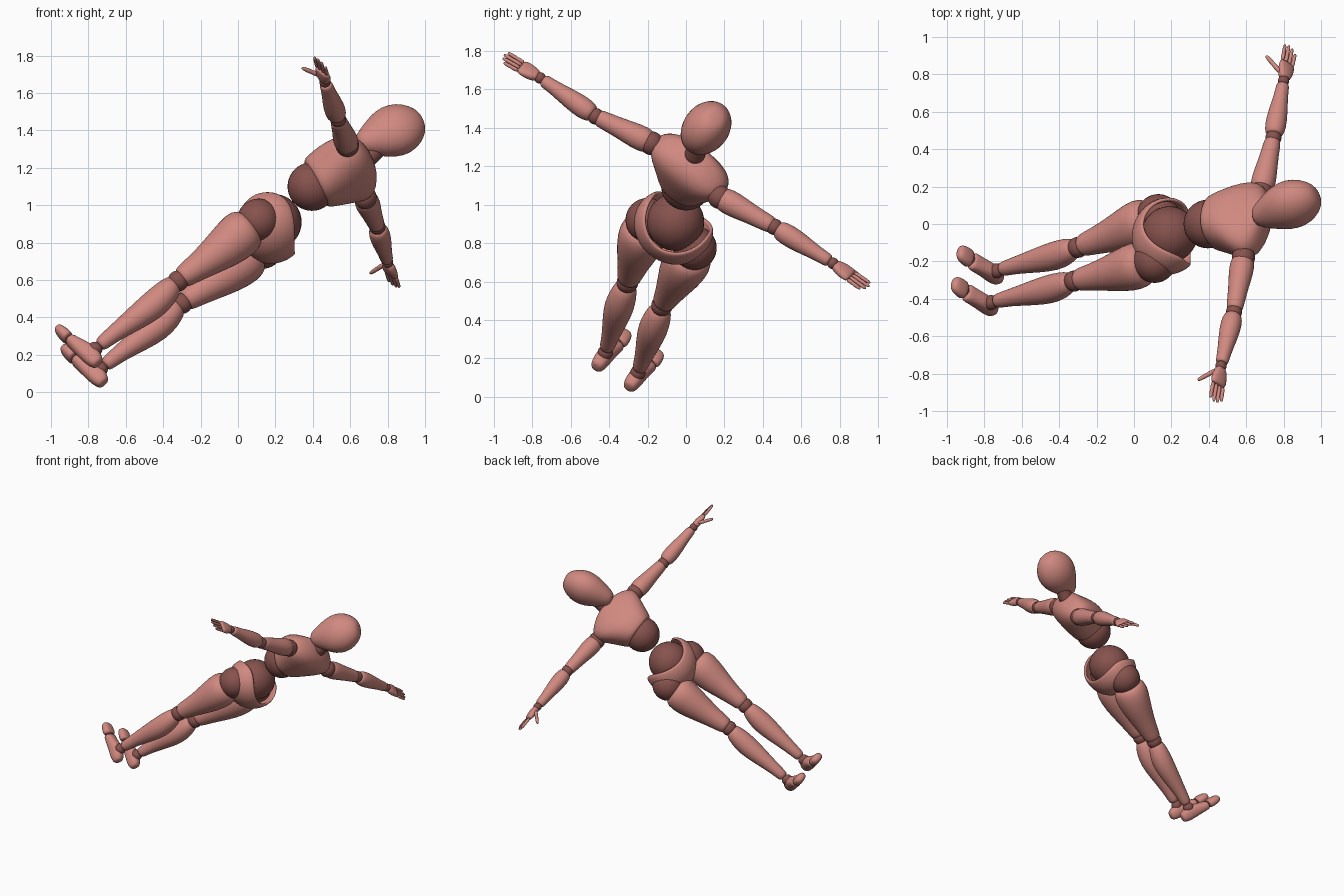
import bpy, math
from mathutils import Vector as V

if "Cube" in bpy.data.objects:
    bpy.data.objects.remove(bpy.data.objects["Cube"])


def material(name, rgb):
    m = bpy.data.materials.new(name)
    m.use_nodes = True
    m.diffuse_color = (*rgb, 1)
    m.node_tree.nodes["Principled BSDF"].inputs["Base Color"].default_value = (*rgb, 1)
    return m


SHELL = material("salmon shell", (0.63, 0.25, 0.215))
JOINT = material("dark joint", (0.24, 0.085, 0.075))


def frame(up, side):
    """Orthogonal side, front and up directions."""
    u = V(up).normalized()
    s = V(side)
    s = (s - u * s.dot(u)).normalized()
    return s, s.cross(u), u


def make(name, verts, faces, mat, subdiv=1, thickness=0):
    mesh = bpy.data.meshes.new(name)
    mesh.from_pydata(verts, [], faces)
    mesh.materials.append(mat)
    for p in mesh.polygons:
        p.use_smooth = True
    ob = bpy.data.objects.new(name, mesh)
    bpy.context.collection.objects.link(ob)
    if thickness:
        sol = ob.modifiers.new("Thickness", 'SOLIDIFY')
        sol.thickness = thickness
    if subdiv:
        ob.modifiers.new("Smooth", 'SUBSURF').levels = subdiv
        ob.modifiers["Smooth"].render_levels = subdiv
    return ob


def grid_faces(rings, n):
    return [(r * n + i, r * n + (i + 1) % n, (r + 1) * n + (i + 1) % n, (r + 1) * n + i)
            for r in range(rings - 1) for i in range(n)]


def loft(name, origin, axes, sections, mat=SHELL, n=20, power=2.0):
    """Sections are (distance, half width, half depth, forward shift)."""
    s, f, u = axes
    verts = []
    for dist, w, d, shift in sections:
        for i in range(n):
            a = math.tau * i / n
            c, k = (math.copysign(abs(t) ** (2 / power), t) for t in (math.cos(a), math.sin(a)))
            verts.append(V(origin) + s * w * c + f * (d * k + shift) + u * dist)
    last = (len(sections) - 1) * n
    faces = grid_faces(len(sections), n)
    faces += [tuple(reversed(range(n))), tuple(range(last, last + n))]
    return make(name, verts, faces, mat)


def limb(name, start, end, side, profile, n=20, mat=SHELL):
    """Profile is (fraction along, radius, forward shift)."""
    start, end = V(start), V(end)
    length = (end - start).length
    return loft(name, start, frame(end - start, side),
                [(t * length, r, r, sh) for t, r, sh in profile], mat, n)


def ball(name, centre, radius):
    bpy.ops.mesh.primitive_uv_sphere_add(segments=32, ring_count=20, radius=radius, location=centre)
    ob = bpy.context.object
    ob.name = name
    ob.data.materials.append(JOINT)
    bpy.ops.object.shade_smooth()


# Torso: two waist balls, pelvis cup and rib cage
ball("lower_waist_ball", (0.19, -0.055, 0.91), 0.15)
ball("upper_waist_ball", (0.395, 0, 1.1), 0.13)

hip_axes = frame((0.72, 0.38, 0.6), (0, -0.83, 0.55))
n, rings, verts = 32, 12, []
for r in range(rings):
    for i in range(n):
        a = math.tau * i / n
        polar = (r + 0.15) / (rings - 0.85) * math.radians(88 + 34 * math.cos(a) ** 2)
        verts.append(V((0.18, -0.065, 0.885))
                     + hip_axes[0] * 0.195 * math.sin(polar) * math.cos(a)
                     + hip_axes[1] * 0.17 * math.sin(polar) * math.sin(a)
                     - hip_axes[2] * 0.175 * math.cos(polar))
make("pelvis", verts, grid_faces(rings, n) + [tuple(range(n))], SHELL, 1, 0.02)

chest_axes = frame((0.88, 0.13, 0.45), (-0.21, -0.79, 0.58))
loft("chest", (0.385, 0, 1.1), chest_axes, [
    (0.03, 0.125, 0.125, 0), (0.04, 0.138, 0.138, 0), (0.1, 0.165, 0.148, 0),
    (0.17, 0.2, 0.148, -0.005), (0.24, 0.235, 0.135, -0.02), (0.3, 0.225, 0.115, -0.03),
    (0.345, 0.14, 0.085, -0.02), (0.365, 0.06, 0.05, -0.01)], n=28, power=2.4)

# Neck and head
limb("neck", (0.67, 0.035, 1.23), (0.78, 0.075, 1.34), (0, -0.83, 0.55),
     [(0, 0.06, 0), (0.3, 0.052, 0), (0.7, 0.052, 0), (1, 0.055, 0)], mat=JOINT)
loft("head", (0.845, 0.107, 1.402), frame((-0.9, -0.33, -0.35), (0, -0.83, 0.55)), [
    (-0.155, 0.03, 0.035, 0), (-0.14, 0.065, 0.078, 0), (-0.09, 0.102, 0.124, 0),
    (-0.02, 0.125, 0.152, 0), (0.06, 0.118, 0.144, 0), (0.13, 0.093, 0.108, 0),
    (0.19, 0.068, 0.072, 0), (0.222, 0.048, 0.048, 0), (0.228, 0.025, 0.025, 0)], n=28)

# Arms
UPPER_ARM = [(0, 0.045, 0), (0.06, 0.065, 0), (0.25, 0.068, 0), (0.55, 0.054, 0),
             (0.85, 0.047, 0), (0.95, 0.044, 0), (0.97, 0.03, 0)]
FOREARM = [(0.05, 0.035, 0), (0.07, 0.048, 0), (0.2, 0.059, 0), (0.45, 0.053, 0),
           (0.75, 0.037, 0), (0.92, 0.036, 0), (0.95, 0.028, 0)]
FINGER = [(0, 0.011, 0), (0.42, 0.012, 0), (0.47, 0.009, 0), (0.52, 0.0115, 0),
          (0.9, 0.0095, 0), (1, 0.005, 0)]


def arm(side, shoulder, elbow, wrist, tip, thumb, across):
    ball(side + "_shoulder_joint", shoulder, 0.062)
    limb(side + "_upper_arm", shoulder, elbow, across, UPPER_ARM)
    ball(side + "_elbow_joint", elbow, 0.043)
    limb(side + "_forearm", elbow, wrist, across, FOREARM)
    ball(side + "_wrist_joint", wrist, 0.03)
    axes = frame(V(tip) - V(wrist), across)
    w, f, d = axes
    loft(side + "_palm", wrist, axes, [
        (0.01, 0.024, 0.018, 0), (0.02, 0.034, 0.026, 0), (0.06, 0.048, 0.027, 0),
        (0.105, 0.051, 0.02, 0), (0.12, 0.045, 0.014, 0)], n=16, power=2.5)
    names = ("index", "middle", "ring", "little")
    for name, offset, reach in zip(names, (0.036, 0.012, -0.012, -0.036), (0.217, 0.228, 0.222, 0.202)):
        root = V(wrist) + d * 0.112 + w * offset
        limb(side + "_" + name + "_finger", root, V(wrist) + d * reach + w * offset * 1.1,
             across, FINGER, n=10)
    limb(side + "_thumb", V(wrist) + d * 0.035 + w * 0.025, thumb, d,
         [(t, r * 1.2, 0) for t, r, _ in FINGER], n=10)


arm("left", (0.585, -0.18, 1.32), (0.535, -0.47, 1.46), (0.465, -0.76, 1.66),
    (0.435, -0.955, 1.775), (0.34, -0.835, 1.735), (-0.7, 0.35, 0.6))
arm("right", (0.68, 0.175, 1.04), (0.745, 0.46, 0.885), (0.8, 0.765, 0.695),
    (0.84, 0.957, 0.56), (0.705, 0.9, 0.635), (-0.7, 0.45, 0.5))

# Legs
THIGH = [(0.09, 0.07, 0), (0.11, 0.112, 0), (0.22, 0.132, 0), (0.42, 0.117, 0.01),
         (0.68, 0.083, 0.008), (0.88, 0.066, 0), (0.95, 0.06, 0), (0.97, 0.04, 0)]
SHIN = [(0.03, 0.035, 0), (0.05, 0.056, 0), (0.16, 0.073, 0.01), (0.32, 0.08, 0.018),
        (0.52, 0.067, 0.012), (0.78, 0.045, 0), (0.92, 0.041, 0), (0.95, 0.03, 0)]


def leg(side, hip, knee, ankle):
    across = (0, -0.83, 0.55)
    ball(side + "_hip_joint", hip, 0.115)
    limb(side + "_thigh", hip, knee, across, THIGH)
    ball(side + "_knee_joint", knee, 0.056)
    limb(side + "_shin", knee, ankle, across, SHIN)
    ball(side + "_ankle_joint", ankle, 0.04)
    down = (V(ankle) - V(knee)).normalized()
    toe_way = V((-0.65, 0.48, 0.6)).normalized()
    base = V(ankle) + down * 0.045
    axes = frame(toe_way, down.cross(toe_way))
    sign = 1 if axes[1].dot(down) > 0 else -1
    loft(side + "_foot", base, axes, [
        (-0.085, 0.02, 0.022, 0), (-0.075, 0.036, 0.038, 0), (-0.03, 0.045, 0.052, -0.004 * sign),
        (0.03, 0.044, 0.05, -0.004 * sign), (0.09, 0.048, 0.039, 0.006 * sign),
        (0.135, 0.053, 0.034, 0.01 * sign), (0.145, 0.04, 0.025, 0.01 * sign)], power=2.4)
    limb(side + "_toe_joint", base + toe_way * 0.135 + down * 0.01, base + toe_way * 0.16 + down * 0.01,
         axes[0], [(0, 0.029, 0), (1, 0.029, 0)], mat=JOINT)
    loft(side + "_toes", base + down * 0.01, axes, [
        (0.15, 0.042, 0.025, 0), (0.157, 0.053, 0.034, 0), (0.2, 0.053, 0.032, 0),
        (0.235, 0.044, 0.027, 0), (0.25, 0.025, 0.014, 0)], power=2.4)


leg("left", (0.11, -0.2, 0.92), (-0.32, -0.305, 0.595), (-0.765, -0.42, 0.23))
leg("right", (0.13, 0.045, 0.775), (-0.3, -0.125, 0.475), (-0.735, -0.25, 0.125))
